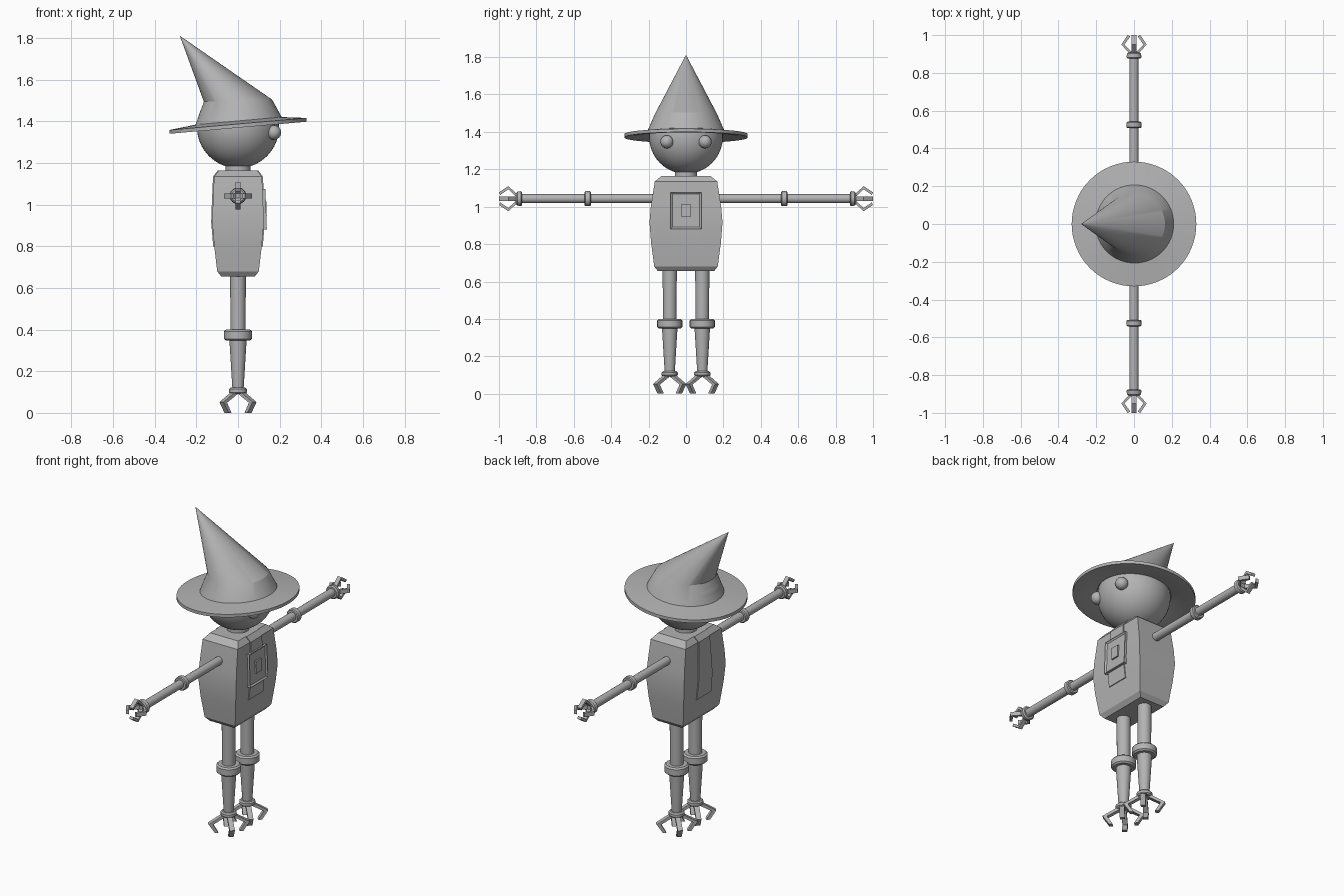
import bpy, bmesh, math
from mathutils import Vector, Matrix

if "Cube" in bpy.data.objects:
    bpy.data.objects.remove(bpy.data.objects["Cube"])

grey = bpy.data.materials.new("plain_grey")
grey.diffuse_color = (0.45, 0.45, 0.45, 1)
grey.use_nodes = True
grey.node_tree.nodes["Principled BSDF"].inputs["Base Color"].default_value = grey.diffuse_color


def finish(name, bm, angle=35):
    bmesh.ops.recalc_face_normals(bm, faces=bm.faces)
    me = bpy.data.meshes.new(name)
    bm.to_mesh(me)
    bm.free()
    me.materials.append(grey)
    ob = bpy.data.objects.new(name, me)
    bpy.context.collection.objects.link(ob)
    bpy.ops.object.select_all(action='DESELECT')
    ob.select_set(True)
    bpy.context.view_layer.objects.active = ob
    bpy.ops.object.shade_smooth_by_angle(angle=math.radians(angle))
    return ob


def loft(name, rings, angle=35):
    """Skin a list of equal-length point rings and cap both ends."""
    bm = bmesh.new()
    vs = [[bm.verts.new(p) for p in r] for r in rings]
    n = len(vs[0])
    for a, b in zip(vs, vs[1:]):
        for i in range(n):
            j = (i + 1) % n
            bm.faces.new((a[i], a[j], b[j], b[i]))
    bm.faces.new(vs[0])
    bm.faces.new(vs[-1])
    return finish(name, bm, angle)


def turned(name, base, axis, profile, n=24):
    """Round part along an axis; profile holds (distance, radius)."""
    axis = Vector(axis)
    u = axis.orthogonal().normalized()
    w = axis.cross(u)
    rings = []
    for d, r in profile:
        c = Vector(base) + axis * d
        rings.append([c + r * (u * math.cos(2 * math.pi * i / n) + w * math.sin(2 * math.pi * i / n))
                      for i in range(n)])
    return loft(name, rings)


def ball(name, loc, r, u=48, v=32):
    bm = bmesh.new()
    bmesh.ops.create_uvsphere(bm, u_segments=u, v_segments=v, radius=r,
                              matrix=Matrix.Translation(loc))
    return finish(name, bm, 60)


def claw(name, base, axis, start_angle, ref, outline, half):
    """Four bent fingers; outline holds (radial, axial) points."""
    axis, ref = Vector(axis), Vector(ref)
    for k in range(4):
        rad = Matrix.Rotation(start_angle + k * math.pi / 2, 3, axis) @ ref
        side = axis.cross(rad)
        bm = bmesh.new()
        a = [bm.verts.new(Vector(base) + rad * r + axis * d - side * half) for r, d in outline]
        b = [bm.verts.new(v.co + side * 2 * half) for v in a]
        n = len(a)
        # inner and outer halves of the bent bar, as quads
        for i in range(n):
            j = (i + 1) % n
            bm.faces.new((a[i], a[j], b[j], b[i]))
        for s in (a, b):
            bm.faces.new((s[0], s[1], s[4], s[5]))
            bm.faces.new((s[1], s[2], s[3], s[4]))
        finish(f"{name}_{k + 1}", bm, 20)


# Torso: stacked rectangular sections (z, half depth, half width)
body = [(0.655, 0.08, 0.15), (0.68, 0.10, 0.17), (0.705, 0.103, 0.173), (0.81, 0.115, 0.187),
        (0.916, 0.124, 0.195), (1.0, 0.121, 0.188), (1.135, 0.115, 0.167), (1.165, 0.092, 0.13)]
loft("torso", [[(x, y, z), (-x, y, z), (-x, -y, z), (x, -y, z)] for z, x, y in body], 20)

# Thin straps down the chest and back, following the torso
strap = [(0.80, 0.114, 0.068), (0.916, 0.124, 0.064), (1.0, 0.121, 0.06),
         (1.135, 0.115, 0.052), (1.165, 0.092, 0.06)]
for s, name in ((1, "chest_strap"), (-1, "back_strap")):
    loft(name, [[(s * (x + 0.005), y, z), (s * (x + 0.005), -y, z),
                 (s * (x - 0.004), -y, z), (s * (x - 0.004), y, z)] for z, x, y in strap], 20)


# Chest panel with a recessed face and a central button
def panel(name, size, loc, inset=0):
    bm = bmesh.new()
    m = Matrix.Translation(loc) @ Matrix.Rotation(-0.036, 4, 'Y') @ Matrix.Diagonal((*size, 1))
    bmesh.ops.create_cube(bm, size=1, matrix=m)
    if inset:
        face = max(bm.faces, key=lambda f: f.calc_center_median().x)
        bmesh.ops.inset_region(bm, faces=[face], thickness=inset)
        bmesh.ops.translate(bm, verts=face.verts, vec=(-0.007, 0, 0))
    return finish(name, bm, 20)


panel("chest_panel", (0.024, 0.165, 0.195), (0.123, 0, 0.978), 0.013)
panel("chest_button", (0.012, 0.05, 0.07), (0.131, 0, 0.98))

# Neck, head and eyes
turned("neck", (0, 0, 1.15), (0, 0, 1), [(0, 0.06), (0.06, 0.06)])
ball("head", (0, 0, 1.373), 0.197)
for s in (-1, 1):
    ball("eye", (0.172, s * 0.102, 1.347), 0.035, 24, 16)

# Hat: tilted hollow brim, flared base and a leaning point (x, z, radius, tilt)
hat = [(0, 1.45, 0.16, 0.06), (0, 1.39, 0.20, 0.088), (0, 1.372, 0.285, 0.088),
       (0, 1.37, 0.33, 0.088), (0, 1.388, 0.33, 0.088), (0.003, 1.403, 0.207, 0.088),
       (0, 1.50, 0.164, 0.03), (-0.278, 1.81, 0.001, 0)]
N = 64
rings = []
for cx, cz, r, t in hat:
    ang = [2 * math.pi * i / N for i in range(N)]
    rings.append([(cx + r * math.cos(a), r * math.sin(a), cz + t * r * math.cos(a)) for a in ang])
loft("hat", rings, 25)

# Arms with elbow and wrist rings and four-fingered hands
finger = [(0.022, 0.90), (0.067, 0.95), (0.034, 1.0), (0.020, 0.993), (0.050, 0.95), (0.008, 0.905)]
for s, side in ((-1, "right"), (1, "left")):
    ax, o = (0, s, 0), (0, 0, 1.043)
    turned(side + "_arm", o, ax, [(0.15, 0.024), (0.90, 0.024)])
    turned(side + "_elbow", o, ax, [(0.508, 0.035), (0.513, 0.04), (0.537, 0.04), (0.542, 0.035)])
    turned(side + "_wrist", o, ax, [(0.876, 0.033), (0.882, 0.04), (0.902, 0.037), (0.908, 0.03)])
    claw(side + "_finger", o, ax, 0, (1, 0, 0), finger, 0.012)

# Legs with knee and ankle rings and four-toed feet
toe = [(0.025, 0.01), (0.112, 0.063), (0.078, 0.115), (0.058, 0.115), (0.088, 0.066), (0.012, 0.022)]
for s, side in ((-1, "right"), (1, "left")):
    o, down = (0, s * 0.087, 0.115), (0, 0, -1)
    up = (0, 0, 1)
    foot = (0, s * 0.087, 0)
    turned(side + "_thigh", foot, up, [(0.37, 0.036), (0.67, 0.038)])
    turned(side + "_knee", foot, up, [(0.348, 0.058), (0.356, 0.067), (0.392, 0.067), (0.40, 0.058)])
    turned(side + "_shin", foot, up, [(0.10, 0.026), (0.36, 0.042)])
    turned(side + "_ankle", foot, up, [(0.092, 0.036), (0.099, 0.043), (0.114, 0.043), (0.121, 0.036)])
    claw(side + "_toe", o, down, math.pi / 4, (1, 0, 0), toe, 0.014)
